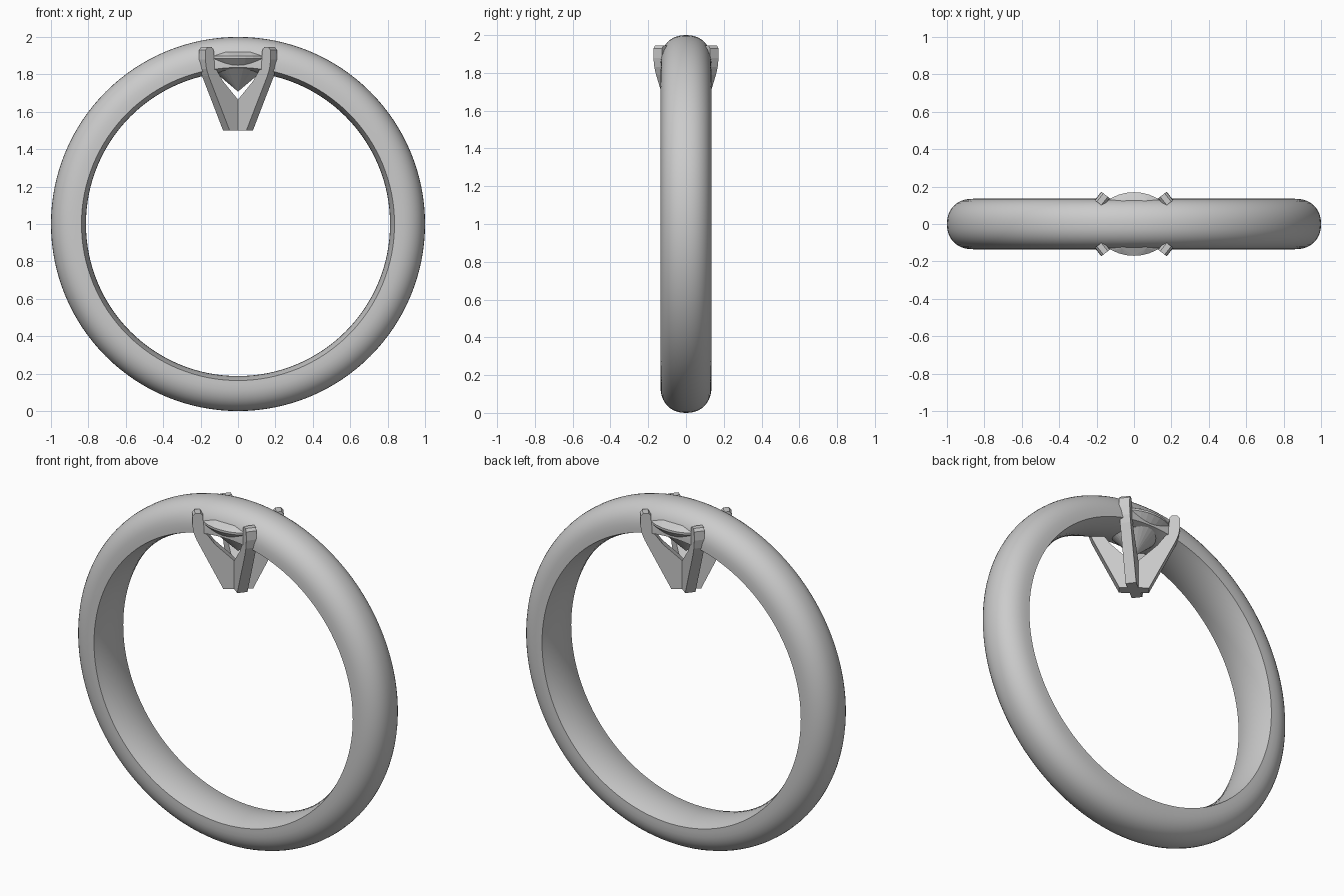
import bpy, bmesh
from math import sin, cos, pi, radians
from mathutils import Vector

if "Cube" in bpy.data.objects:
    bpy.data.objects.remove(bpy.data.objects["Cube"])


def make_object(name, bm):
    bmesh.ops.recalc_face_normals(bm, faces=bm.faces)
    mesh = bpy.data.meshes.new(name)
    bm.to_mesh(mesh)
    bm.free()
    obj = bpy.data.objects.new(name, mesh)
    bpy.context.collection.objects.link(obj)
    return obj


# Ring band: domed outside, slightly bulged inside, spun around the y axis
HALF_W, SEGS, STEPS = 0.135, 128, 20
profile = []
for i in range(STEPS + 1):
    a = pi * i / STEPS
    c, s = cos(a), max(sin(a), 0.0)
    y = HALF_W * (1 if c >= 0 else -1) * abs(c) ** 0.9
    profile.append((y, 0.86 + 0.14 * s ** 0.9))
for i in range(9):
    y = -HALF_W + 2 * HALF_W * i / 8
    profile.append((y, 0.813 + 0.024 * (y / HALF_W) ** 2))

bm = bmesh.new()
rings = []
for k in range(SEGS):
    a = 2 * pi * k / SEGS
    rings.append([bm.verts.new((r * sin(a), y, 1 + r * cos(a))) for y, r in profile])
n = len(profile)
for k in range(SEGS):
    p, q = rings[k], rings[(k + 1) % SEGS]
    for j in range(n):
        bm.faces.new((p[j], p[(j + 1) % n], q[(j + 1) % n], q[j]))
band = make_object("ring_band", bm)
bpy.context.view_layer.objects.active = band
band.select_set(True)
bpy.ops.object.shade_smooth_by_angle(angle=radians(40))
band.select_set(False)

# Prongs: two crossed plates, built as four radial arms (radius, height)
ARM = [(0, 1.5), (0.079, 1.5), (0.221, 1.79), (0.236, 1.83), (0.244, 1.88),
       (0.242, 1.93), (0.23, 1.945), (0.2, 1.945), (0.187, 1.93),
       (0.185, 1.88), (0.172, 1.83), (0.124, 1.763), (0.022, 1.665), (0, 1.65)]
HALF_T = 0.0285


def prong(name, angle):
    out = Vector((cos(angle), sin(angle), 0))
    side = Vector((-sin(angle), cos(angle), 0)) * HALF_T
    bm = bmesh.new()
    face = bm.faces.new([bm.verts.new(out * r - side + Vector((0, 0, z))) for r, z in ARM])
    ext = bmesh.ops.extrude_face_region(bm, geom=[face])
    moved = [v for v in ext["geom"] if isinstance(v, bmesh.types.BMVert)]
    bmesh.ops.translate(bm, verts=moved, vec=side * 2)
    make_object(name, bm)


for i, deg in enumerate((38, 142, 218, 322)):
    prong(f"prong_{i + 1}", radians(deg))

# Oval faceted stone: convex hull of table, crown, girdle, pavilion and culet
RX, RY = 0.21, 0.17
bm = bmesh.new()
layers = [(8, 0.58, 1.934, 0.0), (8, 0.82, 1.918, 0.5), (32, 1.0, 1.897, 0.0),
          (32, 1.0, 1.885, 0.0)]
for count, scale, z, turn in layers:
    for k in range(count):
        a = 2 * pi * (k + turn) / count
        bm.verts.new((RX * scale * cos(a), RY * scale * sin(a), z))
bm.verts.new((0, 0, 1.708))
bmesh.ops.convex_hull(bm, input=bm.verts)
make_object("gem_stone", bm)
